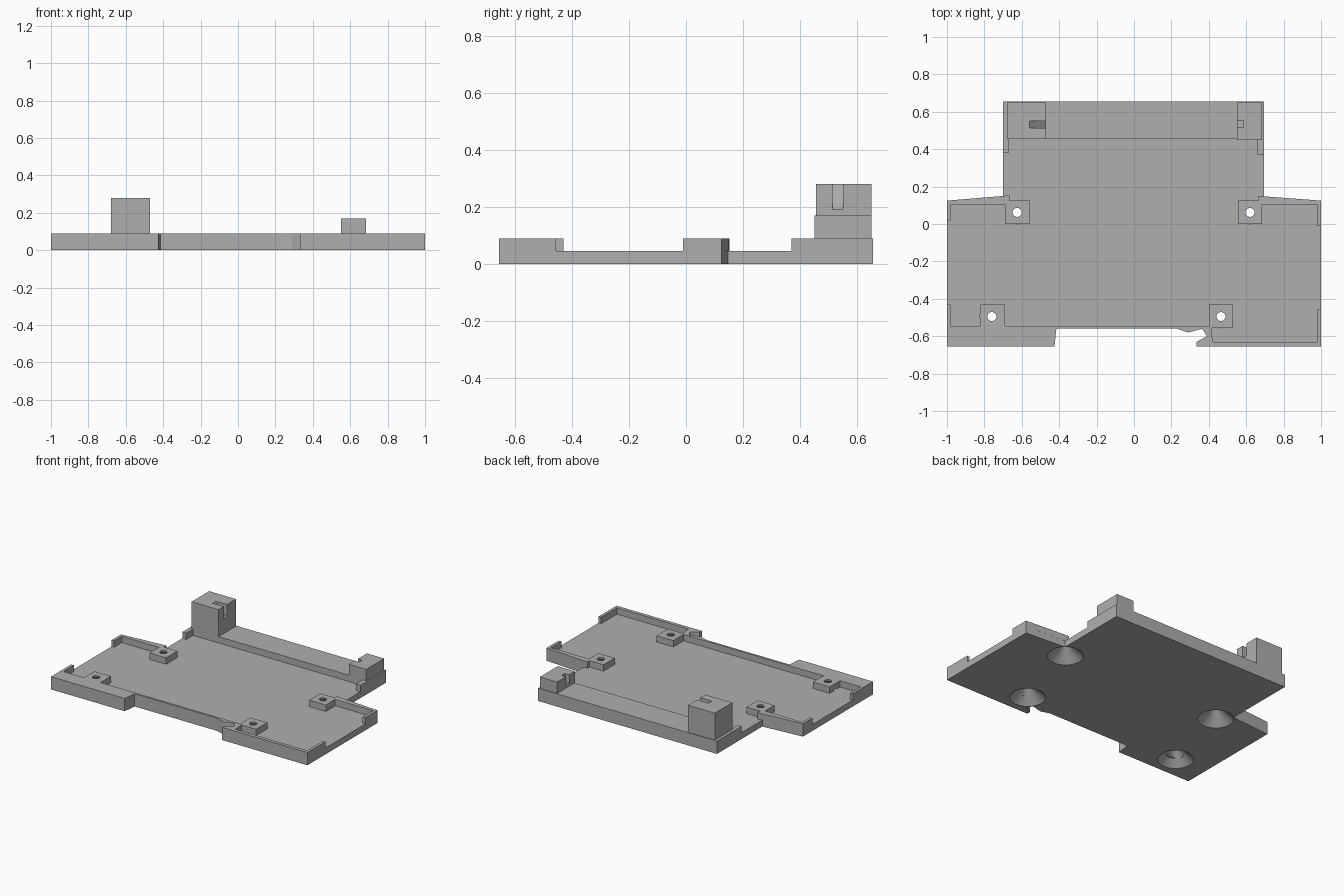
import bpy, bmesh
from math import pi
from mathutils import Matrix

if "Cube" in bpy.data.objects:
    bpy.data.objects.remove(bpy.data.objects["Cube"], do_unlink=True)

FLOOR, RIM = 0.045, 0.09

grey = bpy.data.materials.new("plain grey")
grey.use_nodes = True
grey.diffuse_color = (0.43, 0.43, 0.43, 1)
grey.node_tree.nodes["Principled BSDF"].inputs["Base Color"].default_value = (0.43, 0.43, 0.43, 1)


def finish(name, bm):
    bmesh.ops.recalc_face_normals(bm, faces=bm.faces)
    mesh = bpy.data.meshes.new(name)
    bm.to_mesh(mesh)
    bm.free()
    mesh.materials.append(grey)
    obj = bpy.data.objects.new(name, mesh)
    bpy.context.collection.objects.link(obj)
    return obj


def prism(name, outline, z0, z1, turn=None):
    """Extrude a flat outline from z0 to z1."""
    bm = bmesh.new()
    face = bm.faces.new([bm.verts.new((x, y, z0)) for x, y in outline])
    top = bmesh.ops.extrude_face_region(bm, geom=[face])["geom"]
    verts = [v for v in top if isinstance(v, bmesh.types.BMVert)]
    bmesh.ops.translate(bm, verts=verts, vec=(0, 0, z1 - z0))
    if turn:
        bmesh.ops.transform(bm, matrix=turn, verts=bm.verts)
    return finish(name, bm)


def box(name, x0, x1, y0, y1, z0, z1):
    return prism(name, [(x0, y0), (x1, y0), (x1, y1), (x0, y1)], z0, z1)


def screw_cutter(x, y):
    """Countersink opening downward, with a narrow bore above it."""
    bm = bmesh.new()
    # rings of the revolved cutter: radius and height
    profile = [(0, -0.01), (0.126, -0.01), (0.024, 0.08), (0.024, 0.12), (0, 0.12)]
    verts = [bm.verts.new((r, 0, z)) for r, z in profile]
    edges = [bm.edges.new(pair) for pair in zip(verts, verts[1:])]
    bmesh.ops.spin(bm, geom=verts + edges, cent=(0, 0, 0), axis=(0, 0, 1),
                   angle=2 * pi, steps=40)
    bmesh.ops.remove_doubles(bm, verts=bm.verts, dist=0.0001)
    bmesh.ops.translate(bm, verts=bm.verts, vec=(x, y, 0))
    cutter = finish("screw_cutter", bm)
    cutter.hide_render = True
    return cutter


def cut(obj, cutter):
    mod = obj.modifiers.new("cut", "BOOLEAN")
    mod.operation = "DIFFERENCE"
    mod.solver = "EXACT"
    mod.object = cutter
    bpy.context.view_layer.objects.active = obj
    bpy.ops.object.modifier_apply(modifier=mod.name)


# Front edge shared by the floor and the front wall
front_edge = [(-1, -0.655), (-0.425, -0.655), (-0.415, -0.56), (0.23, -0.56),
              (0.29, -0.58), (0.365, -0.56), (0.39, -0.6), (0.335, -0.63),
              (0.335, -0.655), (1, -0.655)]

# Floor plate
floor = prism("floor_plate", front_edge + [
    (1, 0.125), (0.695, 0.147), (0.695, 0.655),
    (-0.7, 0.655), (-0.7, 0.15), (-1, 0.125)], 0, FLOOR)

# Rim walls
prism("front_wall", front_edge + [
    (1, -0.455), (0.98, -0.455), (0.98, -0.63), (0.42, -0.63), (0.415, -0.555),
    (0.4, -0.545), (-0.98, -0.545), (-0.98, -0.43), (-1, -0.43)], FLOOR, RIM)
prism("back_left_wall", [
    (1, -0.01), (1, 0.125), (0.665, 0.15), (0.665, 0.125), (0.685, 0.125),
    (0.685, 0.105), (0.98, 0.105), (0.98, -0.01)], FLOOR, RIM)
prism("back_right_wall", [
    (-1, 0.02), (-1, 0.125), (-0.665, 0.153), (-0.665, 0.125), (-0.69, 0.125),
    (-0.69, 0.105), (-0.98, 0.105), (-0.98, 0.02)], FLOOR, RIM)

# Raised back ledge with its short side returns
prism("back_ledge", [
    (-0.7, 0.655), (-0.7, 0.38), (-0.67, 0.38), (-0.67, 0.455), (0.66, 0.455),
    (0.66, 0.37), (0.695, 0.37), (0.695, 0.655)], FLOOR, RIM)

# Screw pads: name, x range, y range, hole centre
pads = [
    ("front_right_pad", -0.82, -0.69, -0.545, -0.43, -0.76, -0.495),
    ("front_left_pad", 0.4, 0.53, -0.555, -0.43, 0.465, -0.495),
    ("back_right_pad", -0.69, -0.56, 0, 0.125, -0.625, 0.062),
    ("back_left_pad", 0.555, 0.685, 0, 0.125, 0.62, 0.062),
]
for name, x0, x1, y0, y1, cx, cy in pads:
    pad = box(name, x0, x1, y0, y1, FLOOR, RIM)
    cutter = screw_cutter(cx, cy)
    cut(pad, cutter)
    cut(floor, cutter)
    bpy.data.objects.remove(cutter, do_unlink=True)

# Tall block with a ramped slot
upright = Matrix.Rotation(pi / 2, 4, "X")
tall = box("tall_block", -0.68, -0.47, 0.455, 0.65, RIM, 0.28)
ramp = prism("ramp_cutter", [(-0.57, 0.29), (-0.46, 0.18), (-0.46, 0.29)],
             -0.55, -0.513, upright)
cut(tall, ramp)

# Short block with a small square slot
short = box("short_block", 0.55, 0.685, 0.45, 0.65, RIM, 0.17)
notch = box("notch_cutter", 0.54, 0.585, 0.515, 0.55, 0.11, 0.18)
cut(short, notch)

for helper in (ramp, notch):
    bpy.data.objects.remove(helper, do_unlink=True)
